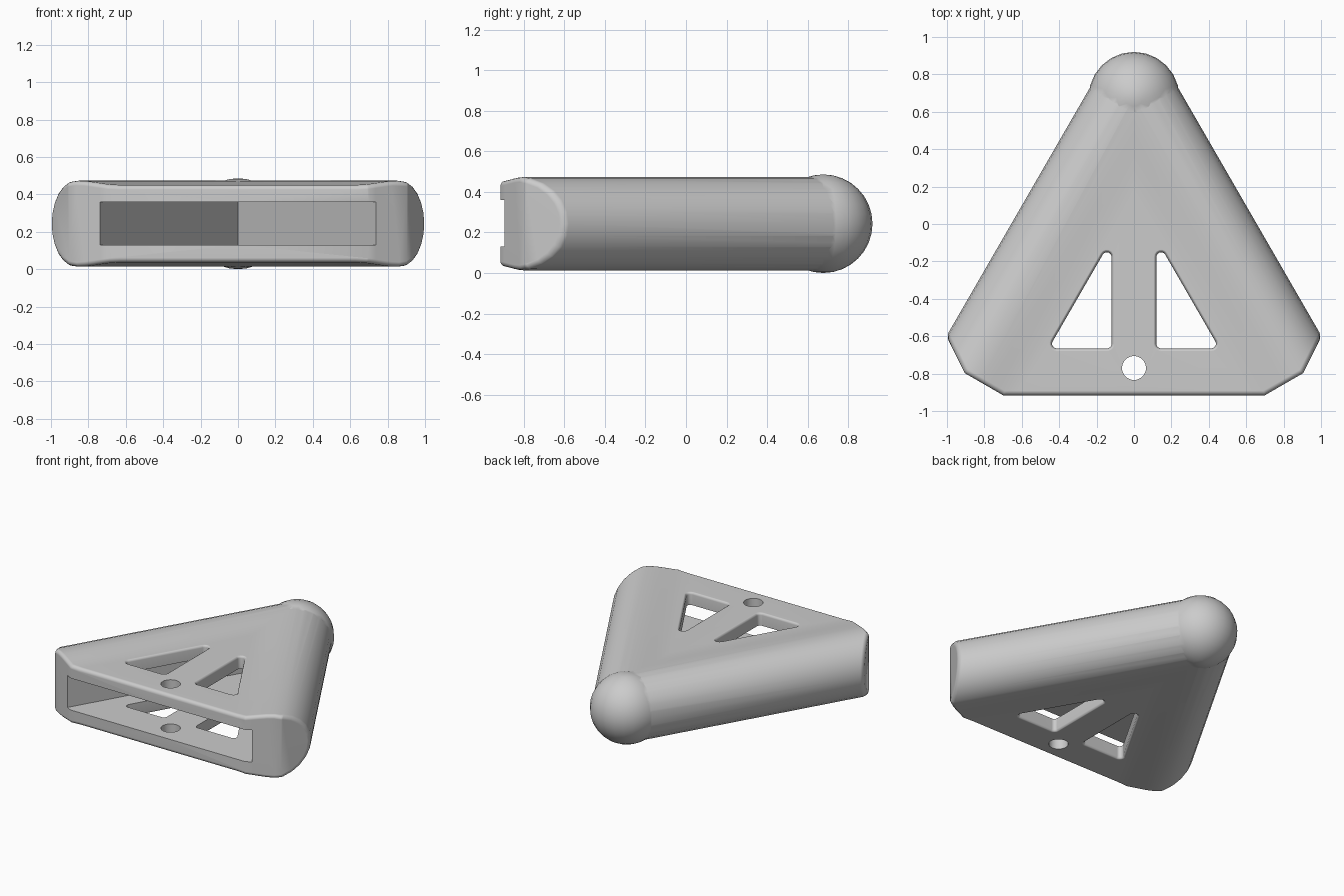
import bpy, bmesh
from math import sin, cos, pi, radians, atan2
from mathutils import Vector

if "Cube" in bpy.data.objects:
    bpy.data.objects.remove(bpy.data.objects["Cube"])

MID, R, SPHERE = 0.243, 0.23, 0.243      # mid height, side roll radius, nose radius
PLATE = 0.207                            # half thickness of the flat plate
FRONT = -0.916
U = Vector((-0.5, 3 ** 0.5 / 2, 0))      # along the left side
N = Vector((-3 ** 0.5 / 2, -0.5, 0))     # inward from the left side
EDGE = Vector((1.003, -0.6, 0))
NOSE = Vector((0, 0.677, MID))

grey = bpy.data.materials.new("plain grey")
grey.use_nodes = True
grey.diffuse_color = (0.6, 0.6, 0.6, 1)
grey.node_tree.nodes["Principled BSDF"].inputs["Base Color"].default_value = (0.6, 0.6, 0.6, 1)


def make_object(name, bm):
    bmesh.ops.recalc_face_normals(bm, faces=bm.faces)
    mesh = bpy.data.meshes.new(name)
    bm.to_mesh(mesh)
    bm.free()
    mesh.materials.append(grey)
    ob = bpy.data.objects.new(name, mesh)
    bpy.context.collection.objects.link(ob)
    return ob


def loft(name, rings):
    """Closed solid through rings of equal point count."""
    bm = bmesh.new()
    loops = [[bm.verts.new(p) for p in ring] for ring in rings]
    n = len(loops[0])
    for a, b in zip(loops, loops[1:]):
        for i in range(n):
            j = (i + 1) % n
            bm.faces.new((a[i], a[j], b[j], b[i]))
    bm.faces.new(loops[0])
    bm.faces.new(loops[-1])
    return make_object(name, bm)


def cut(bm, point, normal, fill=True):
    geom = bm.verts[:] + bm.edges[:] + bm.faces[:]
    res = bmesh.ops.bisect_plane(bm, geom=geom, dist=1e-5, plane_co=point,
                                 plane_no=normal, clear_outer=True)
    if fill:
        edges = [g for g in res["geom_cut"] if isinstance(g, bmesh.types.BMEdge)]
        bmesh.ops.edgeloop_fill(bm, edges=edges)


# Cross-section of one side: round roll, shallow dip, flat plate
upper = [(R - R * cos(i * pi / 12), R * sin(i * pi / 12)) for i in range(7)]
for i in range(1, 6):
    t = i / 5
    upper.append((R + 0.25 * t, R + (PLATE - R) * t * t * (3 - 2 * t)))
upper.append((1.4, PLATE))
profile = upper + [(d, -h) for d, h in reversed(upper[1:])]

# Half body, trimmed and mirrored
bm = bmesh.new()
ends = [[bm.verts.new(EDGE + N * d + U * t + Vector((0, 0, MID + h))) for d, h in profile]
        for t in (-1.2, 2.5)]
count = len(profile)
for i in range(count):
    j = (i + 1) % count
    bm.faces.new((ends[0][i], ends[0][j], ends[1][j], ends[1][i]))
for end in ends:
    bm.faces.new(end)
cut(bm, NOSE, U)
cut(bm, EDGE, (0.894, -0.447, 0))
cut(bm, (0.9, -0.8, 0), (0.5, -0.866, 0))
cut(bm, (0, FRONT, 0), (0, -1, 0))
cut(bm, (0, 0, 0), (-1, 0, 0), fill=False)
bmesh.ops.mirror(bm, geom=bm.verts[:] + bm.edges[:] + bm.faces[:], axis="X", merge_dist=1e-4)
bmesh.ops.remove_doubles(bm, verts=bm.verts, dist=1e-4)
bmesh.ops.recalc_face_normals(bm, faces=bm.faces)

# Round the rims of the front and corner faces
rim = []
for e in bm.edges:
    if len(e.link_faces) == 2 and all(v.co.y < -0.4 for v in e.verts):
        upright = [abs(f.normal.z) < 1e-3 for f in e.link_faces]
        if upright[0] != upright[1]:
            rim.append(e)
bmesh.ops.bevel(bm, geom=rim, offset=0.025, segments=3, profile=0.5, affect="EDGES",
                clamp_overlap=True)
body = make_object("corner_guard", bm)

# Round nose
bm = bmesh.new()
bmesh.ops.create_uvsphere(bm, u_segments=24, v_segments=16, radius=SPHERE)
bmesh.ops.translate(bm, verts=bm.verts, vec=NOSE)
nose = make_object("nose_ball", bm)

# Triangular pocket open to the front
slope = 3 ** 0.5
tri = [(-0.798, -1.0), (0.798, -1.0), (0, -1.0 + 0.798 * slope)]
pocket = loft("pocket_cutter", [[(x, y, z) for x, y in tri] for z in (0.13, 0.36)])


def rounded_triangle(side, radius, z):
    """Window outline: arcs around three fixed corner centres."""
    centres = [(0.145, -0.176, 30, 180), (0.145, -0.64, 180, 270), (0.413, -0.64, 270, 390)]
    pts = []
    for cx, cy, a, b in centres:
        for i in range(7):
            ang = radians(a + (b - a) * i / 6)
            pts.append((side * (cx + radius * cos(ang)), cy + radius * sin(ang), z))
    return pts


# Two windows with softly flared rims
cutters = [pocket]
flare = [(0.3, 0.015), (PLATE, 0.015), (PLATE - 0.004, 0.008), (PLATE - 0.015, 0.0)]
stack = flare + [(-h, o) for h, o in reversed(flare)]
for side, name in ((1, "left"), (-1, "right")):
    rings = [rounded_triangle(side, 0.025 + o, MID + h) for h, o in stack]
    cutters.append(loft(name + "_window_cutter", rings))

# Round screw hole
circle = [(0.064 * cos(i * pi / 16), -0.77 + 0.064 * sin(i * pi / 16)) for i in range(32)]
cutters.append(loft("hole_cutter", [[(x, y, z) for x, y in circle] for z in (-0.2, 0.7)]))

# Join and cut
bpy.context.view_layer.objects.active = body
for other, op in [(nose, "UNION")] + [(c, "DIFFERENCE") for c in cutters]:
    mod = body.modifiers.new(other.name, "BOOLEAN")
    mod.operation, mod.object, mod.solver = op, other, "EXACT"
    bpy.ops.object.modifier_apply(modifier=mod.name)
    bpy.data.objects.remove(other)

bpy.ops.object.select_all(action="DESELECT")
body.select_set(True)
bpy.ops.object.shade_smooth_by_angle(angle=radians(38))
weighted = body.modifiers.new("even shading", "WEIGHTED_NORMAL")
weighted.keep_sharp = True
